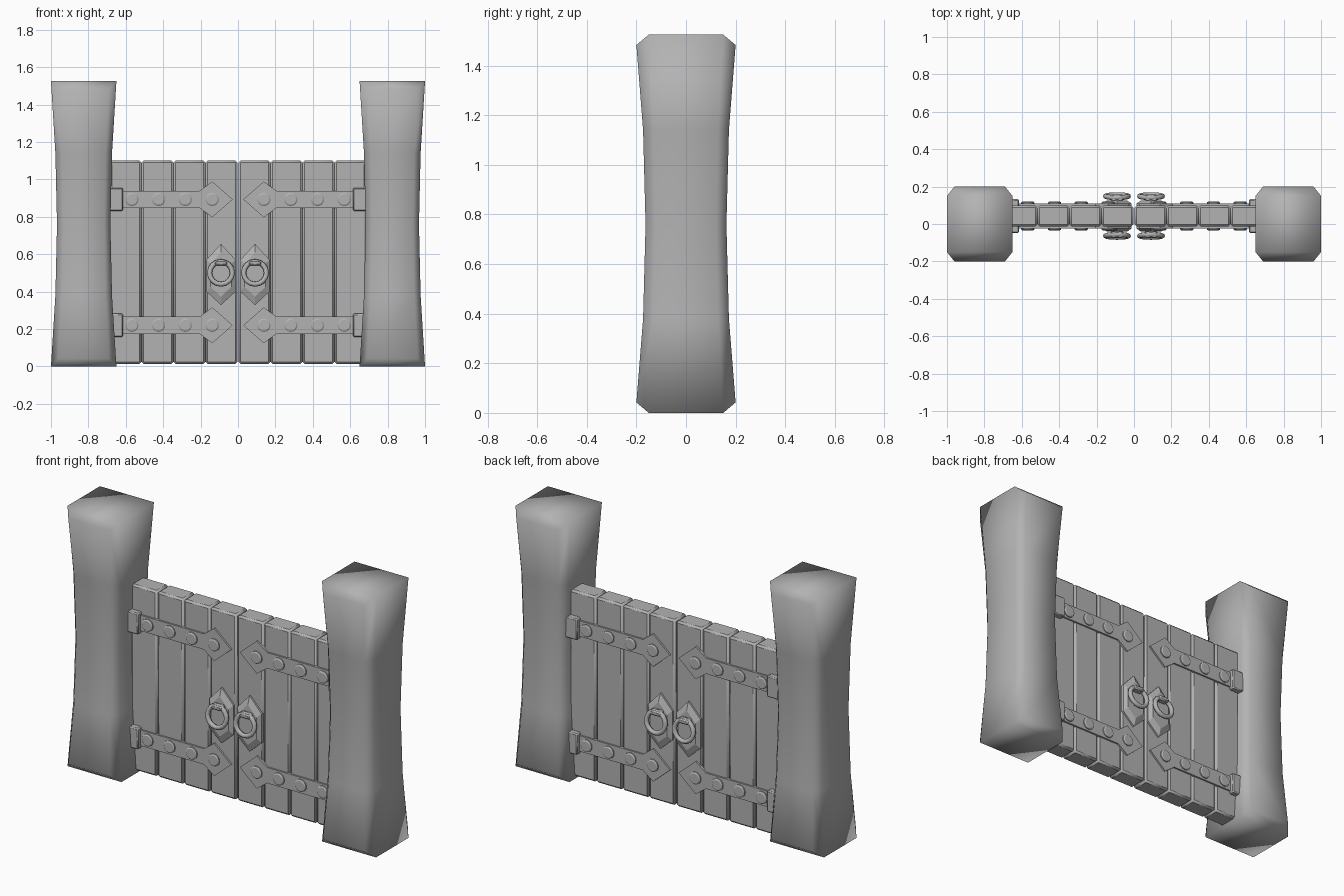
import bpy, bmesh, math
from mathutils import Matrix, Vector

if "Cube" in bpy.data.objects:
    bpy.data.objects.remove(bpy.data.objects["Cube"])

GATE_Y = 0.0425   # middle plane of the gate

stone = bpy.data.materials.new("plain_grey")
stone.diffuse_color = (0.45, 0.45, 0.45, 1)
stone.use_nodes = True
stone.node_tree.nodes["Principled BSDF"].inputs["Base Color"].default_value = stone.diffuse_color


def finish(name, bm, y=GATE_Y, angle=35, mirror=(True, True), bevel=0):
    """Turn a bmesh into an object, mirrored left/right and front/back."""
    bmesh.ops.recalc_face_normals(bm, faces=bm.faces)
    me = bpy.data.meshes.new(name)
    bm.to_mesh(me)
    bm.free()
    me.materials.append(stone)
    me.shade_smooth()
    me.set_sharp_from_angle(angle=math.radians(angle))
    ob = bpy.data.objects.new(name, me)
    ob.location.y = y
    bpy.context.collection.objects.link(ob)
    if bevel:
        b = ob.modifiers.new("bevel", 'BEVEL')
        b.width, b.segments = bevel, 1
    m = ob.modifiers.new("mirror", 'MIRROR')
    m.use_axis = (mirror[0], mirror[1], False)
    m.use_mirror_merge = False
    return ob


def box(bm, x0, x1, y0, y1, z0, z1):
    mat = Matrix.Translation(((x0 + x1) / 2, (y0 + y1) / 2, (z0 + z1) / 2))
    mat = mat @ Matrix.Diagonal((x1 - x0, y1 - y0, z1 - z0, 1))
    bmesh.ops.create_cube(bm, size=1, matrix=mat)


def plate(bm, outline, steps):
    """Stack of scaled x/z outlines; steps are (y, scale) from back to front."""
    n = len(outline)
    cx = (min(p[0] for p in outline) + max(p[0] for p in outline)) / 2
    cz = (min(p[1] for p in outline) + max(p[1] for p in outline)) / 2
    rings = [[bm.verts.new((cx + (x - cx) * s, y, cz + (z - cz) * s))
              for x, z in outline] for y, s in steps]
    for a, b in zip(rings, rings[1:]):
        for i in range(n):
            j = (i + 1) % n
            bm.faces.new((a[i], a[j], b[j], b[i]))
    bm.faces.new(rings[0])
    bm.faces.new(rings[-1])


# Posts: waisted, with chamfered front and back panels
bm = bmesh.new()
section = [(-.175, -.15), (-.135, -.2), (.135, -.2), (.175, -.15),
           (.175, .15), (.135, .2), (-.135, .2), (-.175, .15)]
rings = []
for z, s, lift in [(0, 1, .042), (.38, .865, 0), (.76, .815, 0),
                   (1.14, .865, 0), (1.525, 1, -.042)]:
    rings.append([bm.verts.new((.825 + x * s, y * s, z + (lift if abs(y) > .18 else 0)))
                  for x, y in section])
for a, b in zip(rings, rings[1:]):
    for i in range(8):
        j = (i + 1) % 8
        bm.faces.new((a[i], a[j], b[j], b[i]))
for r in (rings[0], rings[-1]):
    bm.faces.new((r[0], r[3], r[4], r[7]))
    bm.faces.new(r[0:4])
    bm.faces.new(r[4:8])
finish("post", bm, y=0, angle=180, mirror=(True, False))

# Planks: four per door leaf
for i in range(4):
    bm = bmesh.new()
    x = .003 + i * .171
    box(bm, x, x + .17, -.056, .056, .013, 1.1)
    finish(f"plank_{i + 1}", bm, angle=60, mirror=(True, False), bevel=.011)

# Hinge straps with pointed ends, brackets and bolts, on both sides
for label, z in (("lower", .22), ("upper", .893)):
    bm = bmesh.new()
    h = .046
    plate(bm, [(.64, z - h), (.64, z + h), (.205, z + h), (.138, z + .096),
               (.028, z), (.138, z - .096), (.205, z - h)],
          [(-.05, 1), (-.066, 1)])
    finish(label + "_strap", bm)

    bm = bmesh.new()
    box(bm, .615, .70, -.09, -.04, z - .062, z + .062)
    finish(label + "_bracket", bm, bevel=.006)

    bm = bmesh.new()
    for x in (.138, .282, .425, .568):
        circle = [(x + .036 * math.cos(k * math.pi / 8), z + .036 * math.sin(k * math.pi / 8))
                  for k in range(16)]
        plate(bm, circle, [(-.06, 1), (-.072, 1), (-.077, .8)])
    finish(label + "_bolts", bm)

# Handle back plate: raised pointed shield
bm = bmesh.new()
cx, cz = .091, .49
plate(bm, [(cx - .078, .40), (cx, .328), (cx + .078, .40),
           (cx + .078, .57), (cx, .655), (cx - .078, .57)],
      [(-.05, 1), (-.066, 1), (-.082, .72)])
finish("handle_plate", bm, angle=20)

# Staple holding the ring
bm = bmesh.new()
box(bm, cx - .033, cx + .033, -.118, -.07, .54, .568)
finish("handle_staple", bm, bevel=.007)

# Ring handle, hanging slightly outwards
bm = bmesh.new()
tilt = Matrix.Translation((cx, -.106, .50)) @ Matrix.Rotation(math.radians(-7), 4, 'X')
N, M, R, r = 16, 8, .061, .0135
v = [[bm.verts.new(tilt @ Vector((
        (R + r * math.cos(2 * math.pi * j / M)) * math.cos(2 * math.pi * i / N),
        r * math.sin(2 * math.pi * j / M),
        (R + r * math.cos(2 * math.pi * j / M)) * math.sin(2 * math.pi * i / N))))
      for j in range(M)] for i in range(N)]
for i in range(N):
    for j in range(M):
        a, b = (i + 1) % N, (j + 1) % M
        bm.faces.new((v[i][j], v[a][j], v[a][b], v[i][b]))
finish("handle_ring", bm, angle=60)
